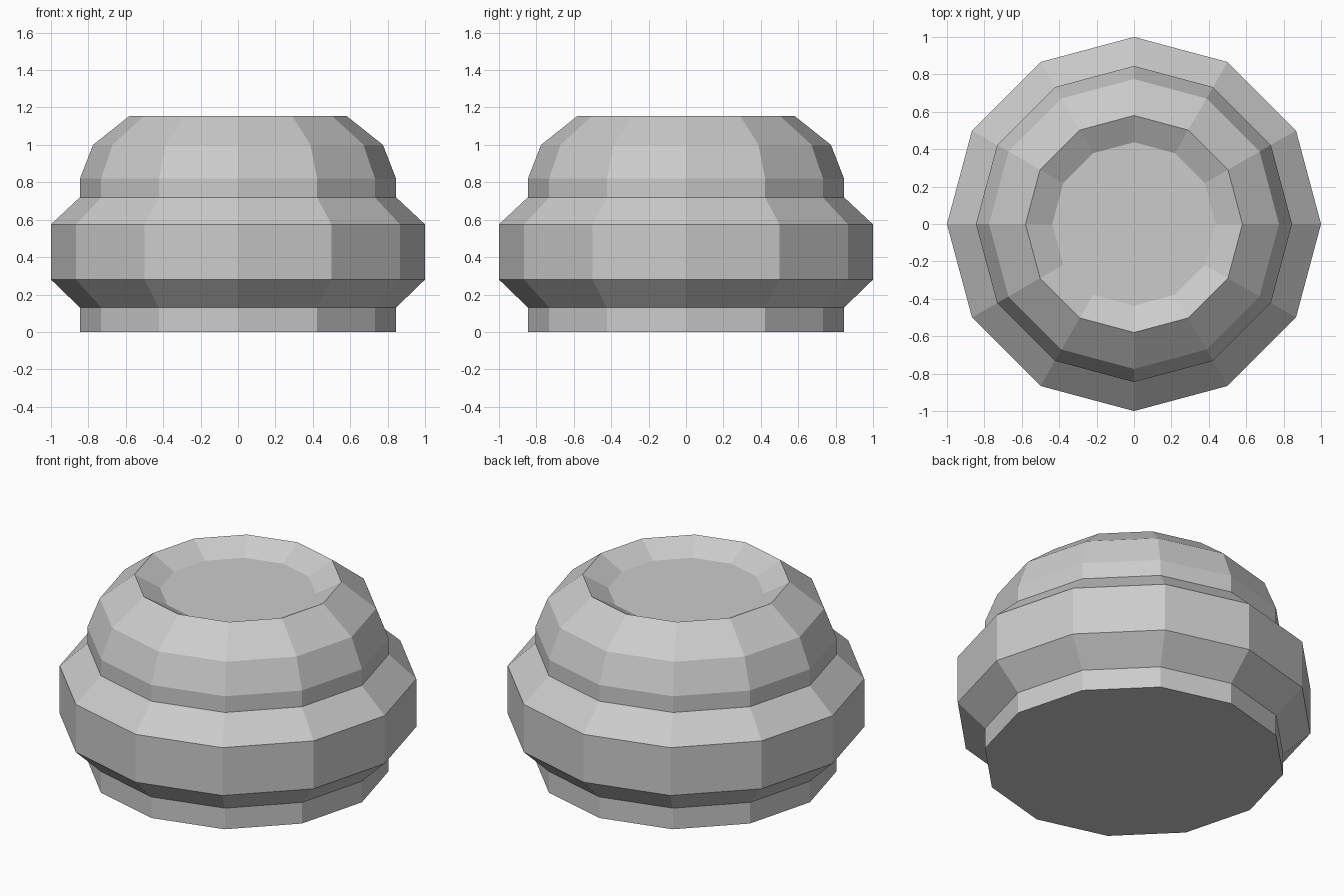
import bpy, bmesh
from math import cos, sin, tau

if "Cube" in bpy.data.objects:
    bpy.data.objects.remove(bpy.data.objects["Cube"])

SIDES = 12

# Outer profile from the base up to the rim, then down into the dished top (radius, height)
PROFILE = [
    (0.845, 0.0), (0.845, 0.13), (1.0, 0.28), (1.0, 0.575),
    (0.845, 0.72), (0.845, 0.82), (0.775, 1.0), (0.58, 1.155),
    (0.437, 1.078),
]


def lathe(name, profile, sides):
    bm = bmesh.new()
    rings = [[bm.verts.new((r * cos(tau * i / sides), r * sin(tau * i / sides), z))
              for i in range(sides)] for r, z in profile]
    for low, high in zip(rings, rings[1:]):
        for i in range(sides):
            j = (i + 1) % sides
            bm.faces.new((low[i], low[j], high[j], high[i]))
    # Flat underside and recessed top floor
    bm.faces.new(rings[0][::-1])
    bm.faces.new(rings[-1])
    mesh = bpy.data.meshes.new(name)
    bm.to_mesh(mesh)
    bm.free()
    obj = bpy.data.objects.new(name, mesh)
    bpy.context.collection.objects.link(obj)
    return obj


# Banded round body
lathe("banded_body", PROFILE, SIDES)
